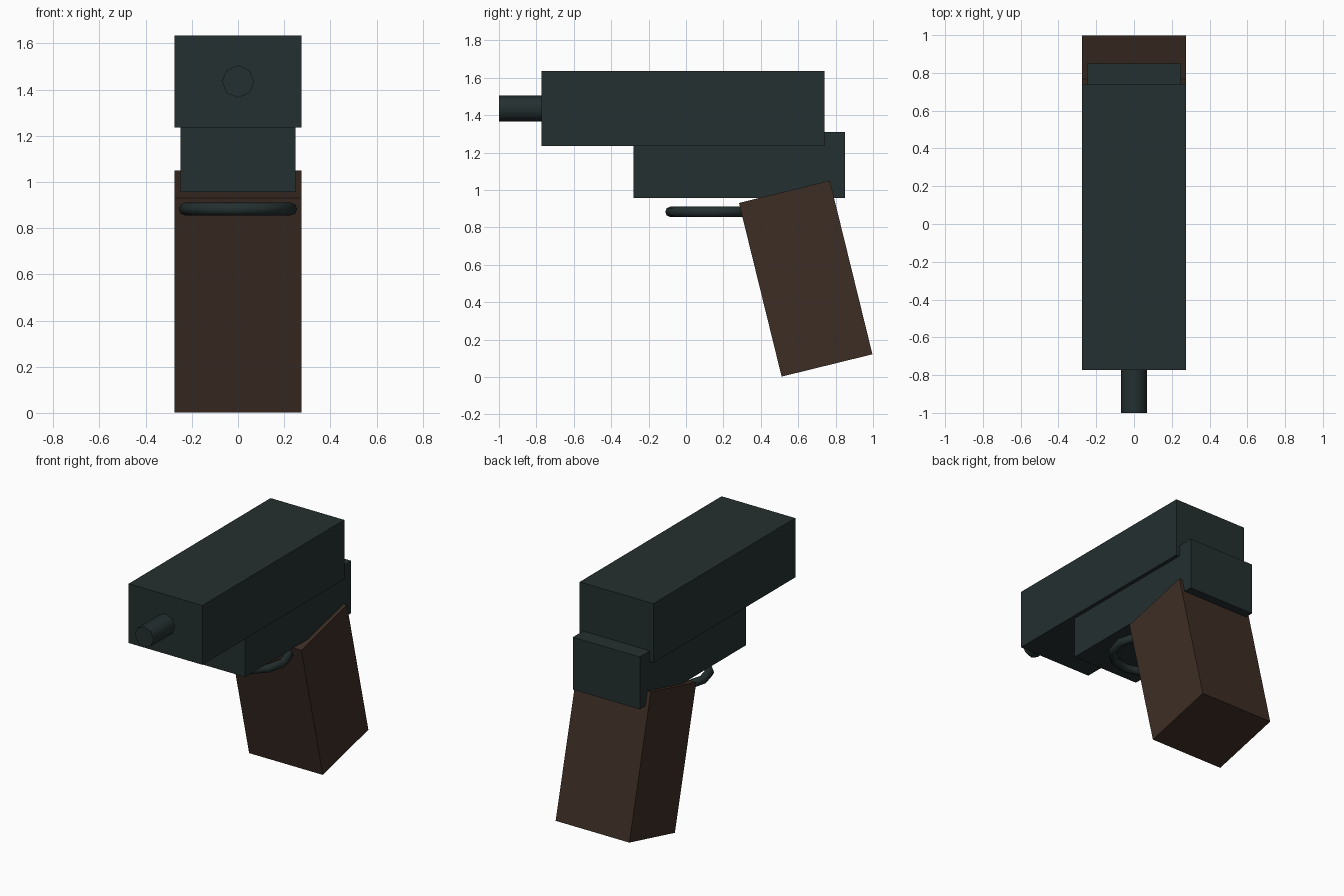
import bpy
import math

default = bpy.data.objects.get("Cube")
if default:
    bpy.data.objects.remove(default, do_unlink=True)


def material(name, rgb):
    mat = bpy.data.materials.new(name)
    mat.use_nodes = True
    color = (*rgb, 1.0)
    mat.diffuse_color = color
    mat.node_tree.nodes["Principled BSDF"].inputs["Base Color"].default_value = color
    return mat


steel = material("dark steel", (0.018, 0.029, 0.029))
wood = material("dark brown", (0.047, 0.027, 0.018))


def finish(name, mat, smooth=False):
    obj = bpy.context.object
    obj.name = obj.data.name = name
    obj.data.materials.append(mat)
    if smooth:
        bpy.ops.object.shade_smooth_by_angle(angle=math.radians(60))
    return obj


def box(name, size, center, mat, tilt=0.0):
    bpy.ops.mesh.primitive_cube_add(size=1, location=center)
    bpy.context.object.scale = size
    bpy.ops.object.transform_apply(location=False, rotation=False, scale=True)
    bpy.context.object.rotation_euler.x = tilt
    return finish(name, mat)


# Upper slide and the narrower frame below it
box("slide", (0.55, 1.512, 0.4), (0, -0.016, 1.435), steel)
box("frame", (0.5, 1.13, 0.353), (0, 0.285, 1.134), steel)

# Raked grip
box("grip", (0.55, 0.5, 0.956), (0, 0.64, 0.526), wood, math.radians(13.8))

# Octagonal muzzle
bpy.ops.mesh.primitive_cylinder_add(vertices=8, radius=0.07, depth=0.4,
                                    location=(0, -0.8, 1.435),
                                    rotation=(math.pi / 2, 0, 0))
finish("barrel", steel, True)

# Horizontal ring serving as trigger guard, partly sunk into the grip
bpy.ops.mesh.primitive_torus_add(major_segments=12, minor_segments=8,
                                 major_radius=0.228, minor_radius=0.028,
                                 location=(0, 0.145, 0.883))
finish("trigger_guard", steel, True)
